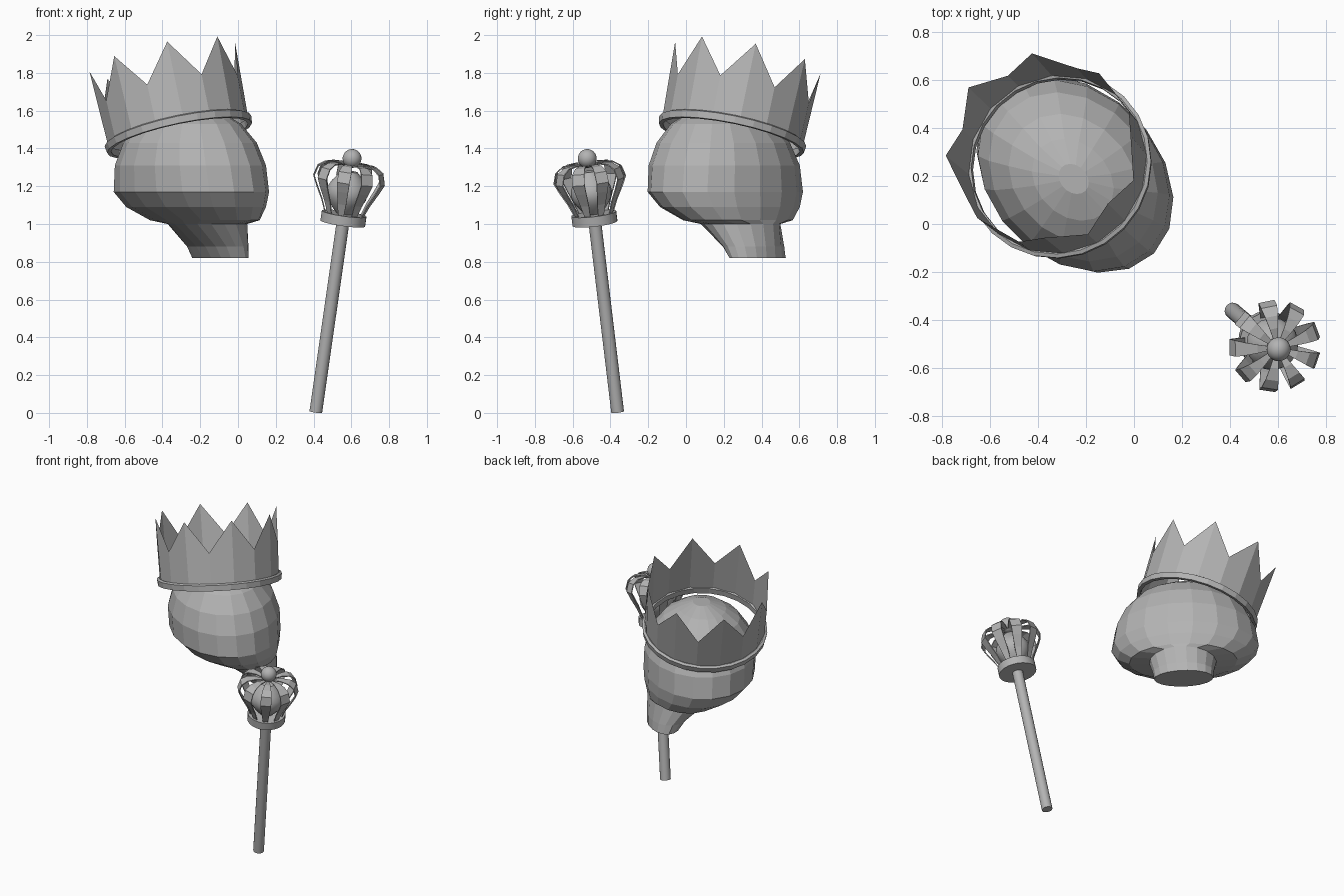
import bpy, bmesh
from math import sin, cos, pi, radians
from mathutils import Matrix, Vector

if "Cube" in bpy.data.objects:
    bpy.data.objects.remove(bpy.data.objects["Cube"])

grey = bpy.data.materials.new("plain grey")
grey.use_nodes = True
GREY = (0.45, 0.45, 0.45, 1)
grey.diffuse_color = GREY
grey.node_tree.nodes["Principled BSDF"].inputs["Base Color"].default_value = GREY


def finish(name, bm, matrix, smooth=False):
    bmesh.ops.recalc_face_normals(bm, faces=bm.faces)
    mesh = bpy.data.meshes.new(name)
    bm.to_mesh(mesh)
    bm.free()
    mesh.materials.append(grey)
    obj = bpy.data.objects.new(name, mesh)
    obj.matrix_world = matrix
    bpy.context.collection.objects.link(obj)
    if smooth:
        bpy.ops.object.select_all(action='DESELECT')
        obj.select_set(True)
        bpy.context.view_layer.objects.active = obj
        bpy.ops.object.shade_smooth_by_angle(angle=radians(40))
    return obj


def bridge(bm, rings, close=False):
    pairs = list(zip(rings, rings[1:])) + ([(rings[-1], rings[0])] if close else [])
    for a, b in pairs:
        for i in range(len(a)):
            j = (i + 1) % len(a)
            bm.faces.new((a[i], a[j], b[j], b[i]))


def lathe(name, profile, matrix, sides=24, close=False, smooth=True):
    bm = bmesh.new()
    rings = [[bm.verts.new((r * cos(2 * pi * i / sides), r * sin(2 * pi * i / sides), z))
              for i in range(sides)] for r, z in profile]
    bridge(bm, rings, close)
    if not close:
        bm.faces.new(rings[0])
        bm.faces.new(rings[-1])
    return finish(name, bm, matrix, smooth)


# Head: faceted rings of (height, right reach, left reach, front, back)
head_rings = [
    (0.82, 0.21, 0.165, -0.10, 0.305), (0.88, 0.21, 0.175, -0.05, 0.305),
    (1.00, 0.22, 0.205, 0.12, 0.30), (1.02, 0.35, 0.335, 0.16, 0.30),
    (1.09, 0.435, 0.415, 0.30, 0.315), (1.17, 0.478, 0.457, 0.375, 0.32),
    (1.31, 0.455, 0.435, 0.385, 0.315), (1.43, 0.395, 0.38, 0.355, 0.275),
    (1.53, 0.30, 0.295, 0.285, 0.195), (1.59, 0.19, 0.19, 0.20, 0.10),
    (1.63, 0.07, 0.07, 0.10, 0.01)]
SIDES = 18
bm = bmesh.new()
rings = []
for z, right, left, front, back in head_rings:
    mid, depth = (back - front) / 2, (back + front) / 2
    side, half = (left - right) / 2, (left + right) / 2
    rings.append([bm.verts.new((side + half * cos(2 * pi * i / SIDES),
                                mid + depth * sin(2 * pi * i / SIDES), z))
                  for i in range(SIDES)])
bridge(bm, rings)
bm.faces.new(rings[0])
bm.faces.new(rings[-1])
finish("head", bm, Matrix.Translation((-0.22, 0.22, 0)) @ Matrix.Rotation(-pi / 4, 4, 'Z'))

# Crown: tilted sideways on the head
crown_frame = (Matrix.Translation((-0.315, 0.245, 1.48)) @ Matrix.Rotation(radians(-44), 4, 'Z')
               @ Matrix.Rotation(radians(-16.5), 4, 'Y'))
lathe("crown_rim", [(0.37, -0.025), (0.392, -0.025), (0.397, 0.012), (0.382, 0.02),
                    (0.37, 0.015)], crown_frame, close=True, smooth=False)
POINTS = 8
bm = bmesh.new()
low, high = [], []
for i in range(POINTS * 2):
    a = pi * i / POINTS + radians(4)
    r, h = (0.395, 0.418) if i % 2 == 0 else (0.385, 0.218)
    low.append(bm.verts.new((0.38 * cos(a), 0.38 * sin(a), 0)))
    high.append(bm.verts.new((r * cos(a), r * sin(a), h)))
bridge(bm, [low, high])
finish("crown_points", bm, crown_frame)

# Sceptre: leaning rod with collar, bulb, cage and ball
axis = Vector((0.143, -0.12, 1))
rod_frame = (Matrix.Translation((0.412, -0.362, 0.005))
             @ axis.to_track_quat('Z', 'Y').to_matrix().to_4x4())
lathe("sceptre_rod", [(0.034, 0), (0.034, 1.03)], rod_frame, 16)
lathe("sceptre_collar", [(0.12, 1.015), (0.12, 1.068)], rod_frame)
bulb = [(0.04 + 0.07 * sin(pi * k / 8), 1.065 + 0.23 * k / 8) for k in range(9)]
lathe("sceptre_bulb", bulb, rod_frame, 16)

bm = bmesh.new()
bmesh.ops.create_uvsphere(bm, u_segments=24, v_segments=14, radius=0.05)
finish("sceptre_ball", bm, rod_frame @ Matrix.Translation((0, 0, 1.365)), True)

# Cage strips: (radius, height, half width)
strip = [(0.1, 1.06, 0.015), (0.128, 1.13, 0.023), (0.165, 1.2, 0.03), (0.188, 1.25, 0.034),
         (0.172, 1.305, 0.034), (0.135, 1.33, 0.027), (0.085, 1.335, 0.018), (0.03, 1.325, 0.008)]
STRIPS = 9
bm = bmesh.new()
for s in range(STRIPS):
    turn = Matrix.Rotation(2 * pi * s / STRIPS + radians(11), 4, 'Z')
    edge = [[bm.verts.new(turn @ Vector((r, side * w, z))) for side in (-1, 1)]
            for r, z, w in strip]
    for a, b in zip(edge, edge[1:]):
        bm.faces.new((a[0], a[1], b[1], b[0]))
cage = finish("sceptre_cage", bm, rod_frame)
solid = cage.modifiers.new("thickness", 'SOLIDIFY')
solid.thickness = 0.006
solid.offset = 0
